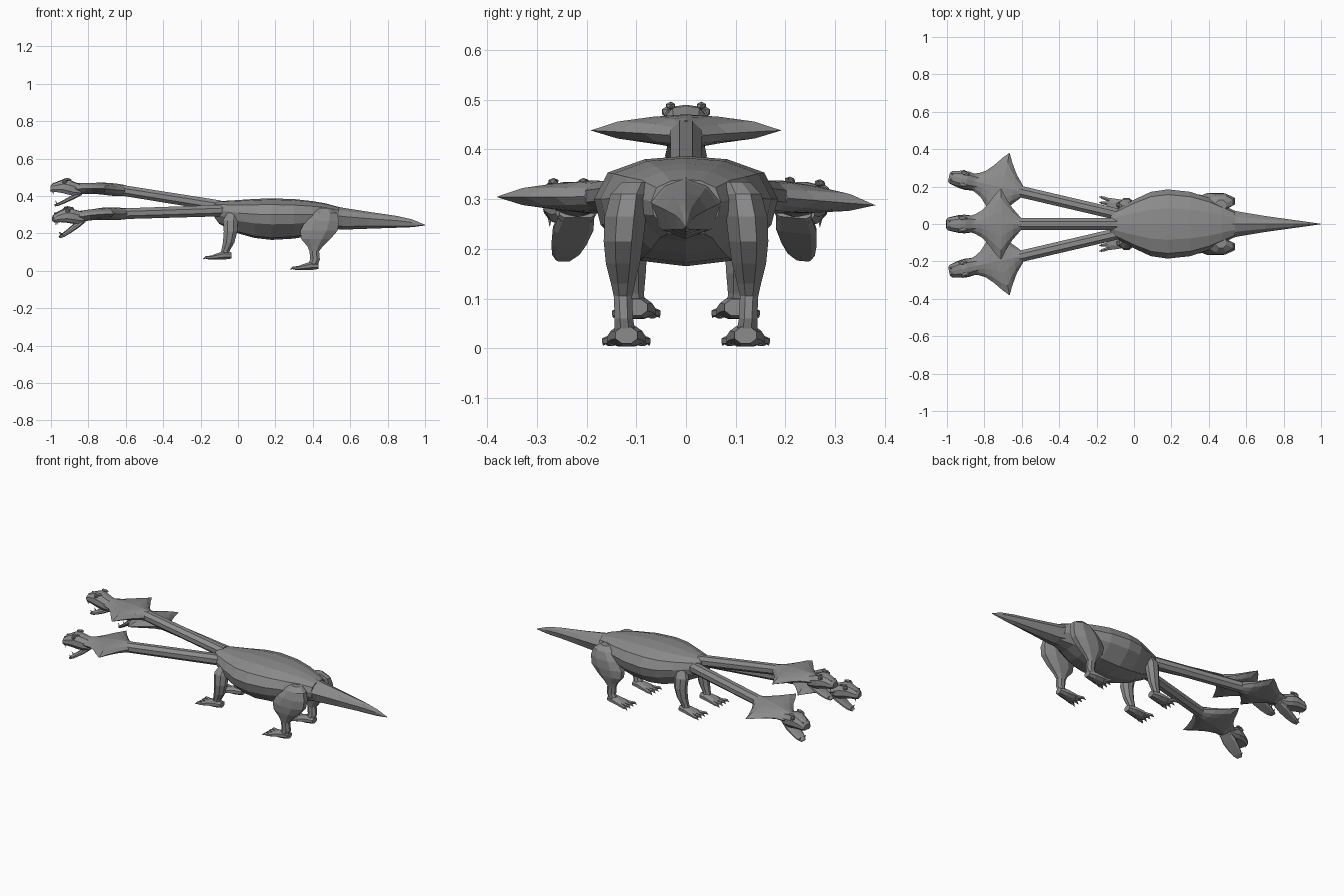
import bpy, bmesh, math
from mathutils import Matrix, Vector

if "Cube" in bpy.data.objects:
    bpy.data.objects.remove(bpy.data.objects["Cube"])

grey = bpy.data.materials.new("stone_grey")
grey.use_nodes = True
COLOUR = (0.26, 0.26, 0.26, 1)
grey.diffuse_color = COLOUR
bsdf = grey.node_tree.nodes["Principled BSDF"]
bsdf.inputs["Base Color"].default_value = COLOUR
bsdf.inputs["Roughness"].default_value = 0.8


def finish(bm, name, matrix=Matrix()):
    bm.transform(matrix)
    bmesh.ops.recalc_face_normals(bm, faces=bm.faces)
    mesh = bpy.data.meshes.new(name)
    bm.to_mesh(mesh)
    bm.free()
    mesh.materials.append(grey)
    obj = bpy.data.objects.new(name, mesh)
    bpy.context.collection.objects.link(obj)
    return obj


def polygon(n):
    step = 2 * math.pi / n
    return [(math.cos((i + .5) * step), math.sin((i + .5) * step)) for i in range(n)]


def mirrored(half):
    return half + [(-a, b) for a, b in reversed(half) if abs(a) > .001]


def loft(name, stations, shape, upright=False, matrix=Matrix()):
    """Skin rings: each station is centre, two radii. Rings lie in YZ, or XY if upright."""
    bm = bmesh.new()
    rings = []
    for centre, ra, rb in stations:
        c = Vector(centre)
        rings.append([bm.verts.new(c + (Vector((a * ra, b * rb, 0)) if upright
                                        else Vector((0, a * ra, b * rb))))
                      for a, b in shape])
    n = len(shape)
    for r, s in zip(rings, rings[1:]):
        for i in range(n):
            bm.faces.new((r[i], r[(i + 1) % n], s[(i + 1) % n], s[i]))
    bm.faces.new(rings[0])
    bm.faces.new(rings[-1])
    return finish(bm, name, matrix)


def spans(rows):
    """Rows of x, half width, top, bottom become loft stations."""
    return [((x, 0, (t + b) / 2), w, (t - b) / 2) for x, w, t, b in rows]


BODY = mirrored([(0, 1), (.45, .94), (.85, .7), (1, .22), (.93, -.25), (.5, -.9), (0, -1)])
LENS = mirrored([(0, 1), (.35, .85), (.72, .55), (1, 0), (.72, -.5), (.35, -.8), (0, -1)])
SKULL = mirrored([(0, 1), (.55, .9), (.95, .3), (1, -.5), (.75, -1)])

# Torso and tail
loft("torso", spans([
    (-.125, .045, .365, .285), (-.10, .075, .372, .25), (0, .13, .378, .20),
    (.09, .172, .384, .175), (.18, .185, .387, .165), (.30, .172, .383, .172),
    (.40, .14, .372, .19), (.47, .105, .36, .215), (.54, .07, .34, .225)]), BODY)
loft("tail", spans([
    (.50, .08, .35, .225), (.56, .066, .337, .22), (.70, .043, .315, .225),
    (.85, .022, .293, .23), (.93, .011, .275, .233), (1, .001, .246, .242)]),
    mirrored([(0, 1), (.6, .75), (1, .2), (.7, -.7), (0, -1)]))


def foot(name, x, y, z, side):
    """Flat paw with four toes, each ending in a hooked claw."""
    loft(name, [((x + .06, y, z + .026), .024, .018), ((x + .02, y, z + .026), .034, .024),
                ((x - .03, y, z + .018), .042, .016), ((x - .05, y, z + .014), .040, .010)],
         polygon(8))
    for i in range(4):
        k = (i - 1.5) / 1.5
        path = [(-.035, .6, .016, .013), (-.060, .82, .014, .011),
                (-.078, .95, .016, .008), (-.092, 1.05, .006, .001)]
        loft(f"{name}_toe_{i + 1}",
             [((x + dx, y + k * .044 * s, z + h), r, r * .9) for dx, s, h, r in path],
             polygon(6))


# Legs, listed as height, x centre, y centre, x radius, y radius
HIND = [(.335, .465, .10, .03, .03), (.31, .465, .115, .07, .04), (.265, .45, .122, .098, .045),
        (.215, .433, .126, .108, .043), (.17, .416, .127, .085, .037),
        (.13, .412, .127, .044, .026), (.105, .408, .127, .028, .02),
        (.06, .412, .125, .028, .02), (.02, .395, .122, .03, .024)]
FORE = [(.31, -.03, .085, .03, .025), (.27, -.04, .10, .043, .035), (.21, -.04, .108, .039, .033),
        (.15, -.05, .106, .033, .027), (.11, -.066, .103, .025, .02),
        (.075, -.078, .10, .024, .02)]
for label, side in (("left", 1), ("right", -1)):
    for part, rows in (("hind_leg", HIND), ("front_leg", FORE)):
        loft(f"{label}_{part}", [((x, y * side, z), rx, ry) for z, x, y, rx, ry in rows],
             polygon(8), upright=True)
    foot(f"{label}_hind_foot", .37, .12 * side, 0, side)
    foot(f"{label}_front_foot", -.095, .10 * side, .056, side)


def ball(name, centre, size, matrix):
    bm = bmesh.new()
    bmesh.ops.create_icosphere(bm, subdivisions=1, radius=1)
    finish(bm, name, matrix @ Matrix.Translation(centre) @ Matrix.Diagonal((*size, 1)))


def fang(name, centre, length, matrix):
    bm = bmesh.new()
    bmesh.ops.create_cone(bm, cap_ends=True, segments=5, radius1=.0045, radius2=.0005,
                          depth=length)
    finish(bm, name, matrix @ Matrix.Translation(centre))


def neck_and_head(label, start, end, turn, pitch, roll, jaw_angle):
    loft(f"{label}_neck", [(start, .034, .033), (end, .034, .031)], polygon(8))
    m = (Matrix.Translation(end) @ Matrix.Rotation(math.radians(turn), 4, "Z")
         @ Matrix.Rotation(math.radians(pitch), 4, "Y")
         @ Matrix.Rotation(math.radians(roll), 4, "X"))
    # Spread hood with pointed wings
    loft(f"{label}_hood", spans([
        (.015, .034, .03, -.03), (-.03, .085, .033, -.034), (-.065, .14, .033, -.034),
        (-.092, .192, .032, -.033), (-.125, .155, .029, -.033), (-.16, .108, .025, -.034),
        (-.195, .072, .021, -.038), (-.23, .052, .016, -.045),
        (-.255, .044, .014, -.045)]), LENS, matrix=m)
    # Upper head and snout
    loft(f"{label}_head", spans([
        (-.22, .042, .012, -.05), (-.25, .046, .018, -.054), (-.285, .05, .03, -.05),
        (-.315, .048, .03, -.045), (-.345, .041, .016, -.043),
        (-.37, .035, .002, -.044), (-.382, .024, -.012, -.042)]), SKULL, matrix=m)
    # Open lower jaw, built straight and swung about its hinge
    hinge = (m @ Matrix.Translation((-.235, 0, -.042))
             @ Matrix.Rotation(math.radians(-jaw_angle), 4, "Y"))
    loft(f"{label}_jaw", spans([
        (.02, .036, .012, -.016), (-.03, .042, .008, -.016), (-.08, .036, .006, -.013),
        (-.115, .028, .007, -.01), (-.138, .016, .007, -.004)]), SKULL, matrix=hinge)
    for s in (1, -1):
        tag = f"{label}_{'left' if s > 0 else 'right'}"
        ball(f"{tag}_eye", (-.31, .037 * s, .016), (.014, .013, .013), m)
        ball(f"{tag}_brow", (-.297, .031 * s, .03), (.024, .011, .008), m)
        ball(f"{tag}_nostril", (-.368, .017 * s, .001), (.007, .006, .005), m)
        fang(f"{tag}_upper_fang", (-.365, .024 * s, -.05),
             -.02, m @ Matrix.Identity(4))
        fang(f"{tag}_lower_fang", (-.122, .019 * s, .013), .02, hinge)


neck_and_head("middle", (-.09, 0, .345), (-.62, 0, .430), 0, 5.5, 0, 33)
neck_and_head("left", (-.08, .05, .322), (-.615, .175, .305), -12, 0, -5, 38)
neck_and_head("right", (-.08, -.05, .322), (-.615, -.175, .305), 12, 0, 0, 38)
